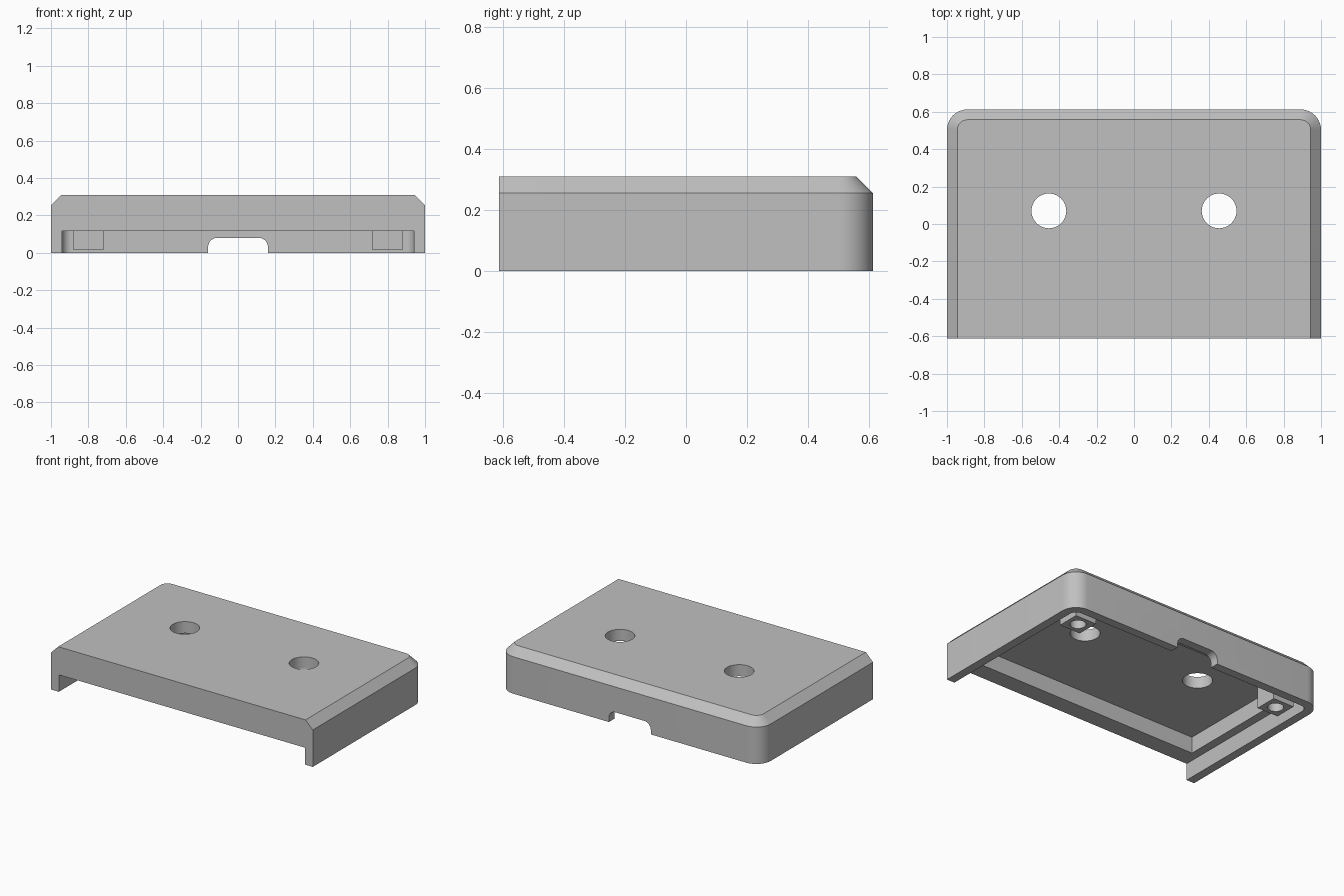
import bpy, bmesh, math
from mathutils import Vector

cube = bpy.data.objects.get("Cube")
if cube:
    bpy.data.objects.remove(cube)

grey = bpy.data.materials.new("plain grey")
grey.use_nodes = True
GREY = (0.53, 0.53, 0.53, 1)
grey.diffuse_color = GREY
grey.node_tree.nodes["Principled BSDF"].inputs["Base Color"].default_value = GREY


def outline(half, low, high, r, steps=10):
    """Rectangle whose two far corners are rounded, counter-clockwise."""
    pts = [(-half, low), (half, low)]
    for side, start in ((1, 0), (-1, math.pi / 2)):
        for i in range(steps + 1):
            a = start + i * math.pi / 2 / steps
            pts.append((side * (half - r) + r * math.cos(a), high - r + r * math.sin(a)))
    return pts


def loft(name, rings):
    """Solid skinned through rings of 3D points, capped at both ends."""
    bm = bmesh.new()
    loops = [[bm.verts.new(p) for p in ring] for ring in rings]
    for a, b in zip(loops, loops[1:]):
        for i in range(len(a)):
            j = (i + 1) % len(a)
            bm.faces.new((a[i], a[j], b[j], b[i]))
    bm.faces.new(loops[0])
    bm.faces.new(loops[-1])
    bmesh.ops.recalc_face_normals(bm, faces=bm.faces)
    return to_object(name, bm)


def to_object(name, bm):
    mesh = bpy.data.meshes.new(name)
    bm.to_mesh(mesh)
    bm.free()
    mesh.materials.append(grey)
    obj = bpy.data.objects.new(name, mesh)
    bpy.context.collection.objects.link(obj)
    return obj


def box(name, lo, hi):
    lo, hi = Vector(lo), Vector(hi)
    bm = bmesh.new()
    bmesh.ops.create_cube(bm, size=1)
    for v in bm.verts:
        v.co = (lo + hi) / 2 + v.co * (hi - lo)
    return to_object(name, bm)


def cylinder(name, x, y, z0, z1, r):
    ring = [(x + r * math.cos(i * math.tau / 40), y + r * math.sin(i * math.tau / 40)) for i in range(40)]
    return loft(name, [[(*p, z) for p in ring] for z in (z0, z1)])


def select(obj):
    bpy.ops.object.select_all(action="DESELECT")
    obj.select_set(True)
    bpy.context.view_layer.objects.active = obj


def cut(obj, cutter):
    cutter.hide_render = True
    select(obj)
    mod = obj.modifiers.new("cut", "BOOLEAN")
    mod.operation = "DIFFERENCE"
    mod.solver = "EXACT"
    mod.object = cutter
    bpy.ops.object.modifier_apply(modifier=mod.name)
    bpy.data.objects.remove(cutter)


def smooth(obj):
    select(obj)
    bpy.ops.object.shade_smooth_by_angle(angle=math.radians(30))


# Outer shell with chamfered sides and back
FRONT, BACK, TOP, BEVEL = -0.6125, 0.6125, 0.31, 0.055
base = outline(1, FRONT, BACK, 0.11)
inner = outline(1 - BEVEL, FRONT, BACK - BEVEL, 0.055)
cover = loft("cover", [[(*p, 0) for p in base],
                       [(*p, TOP - BEVEL) for p in base],
                       [(*p, TOP) for p in inner]])

# Open recess underneath, running out through the front
LEDGE = 0.117
recess = outline(0.94, -0.8, 0.5525, 0.05)
cut(cover, loft("recess_cutter", [[(*p, z) for p in recess] for z in (-0.1, LEDGE)]))

# Deeper rectangular pocket
POCKET = 0.23
cut(cover, box("pocket_cutter", (-0.88, -0.49, 0.05), (0.88, 0.49, POCKET)))

# Rounded cable notch in the back wall
notch = outline(0.16, -0.1, 0.08, 0.05)
cut(cover, loft("notch_cutter", [[(x, y, z) for x, z in notch] for y in (0.5, 0.7)]))

# Two round holes through the top plate
for side in (-1, 1):
    cut(cover, cylinder("hole_cutter", side * 0.455, 0.07, 0.15, 0.4, 0.093))
smooth(cover)

# Screw bosses in the back corners of the pocket
for side, label in ((1, "left"), (-1, "right")):
    xs = sorted((side * 0.72, side * 0.88))
    boss = box(label + "_screw_boss", (xs[0], 0.335, 0.015), (xs[1], 0.49, POCKET))
    cut(boss, cylinder("screw_cutter", side * 0.8, 0.4125, -0.1, 0.21, 0.05))
    smooth(boss)
